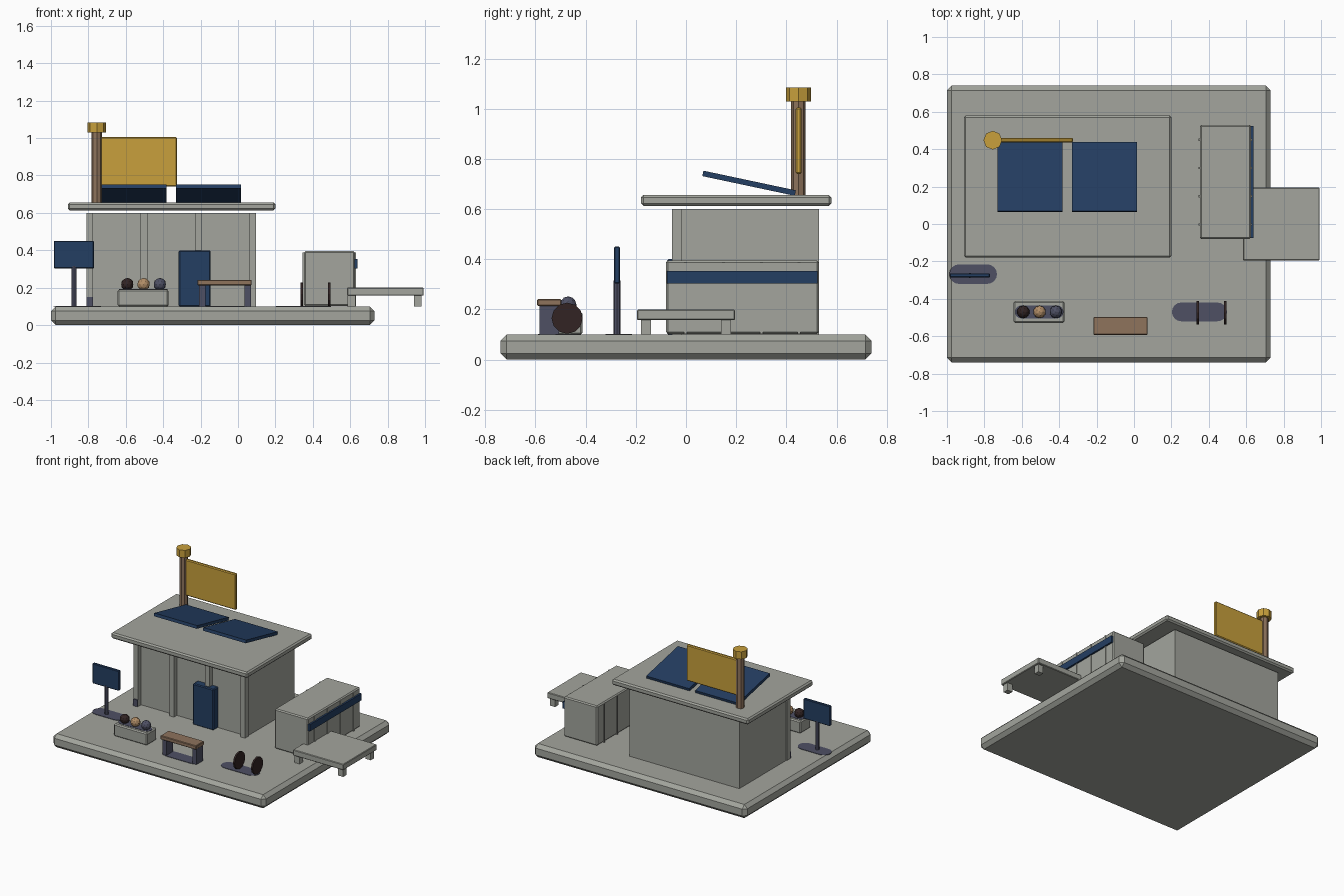
import bpy, bmesh, math
from mathutils import Matrix, Vector

if "Cube" in bpy.data.objects:
    bpy.data.objects.remove(bpy.data.objects["Cube"])


def material(name, r, g, b):
    lin = [((c / 255 + 0.055) / 1.055) ** 2.4 for c in (r, g, b)]
    m = bpy.data.materials.new(name)
    m.diffuse_color = (*lin, 1)
    m.use_nodes = True
    m.node_tree.nodes["Principled BSDF"].inputs["Base Color"].default_value = m.diffuse_color
    return m


GRAY = material("concrete gray", 163, 165, 157)
BLUE = material("navy blue", 36, 62, 98)
GOLD = material("gold", 200, 160, 60)
WOOD = material("wood brown", 142, 115, 92)
DARK = material("dark brown", 50, 36, 36)
SLATE = material("slate", 78, 80, 100)
TAN = material("tan", 178, 142, 104)


def finish(name, bm, mat, matrix=None):
    bmesh.ops.recalc_face_normals(bm, faces=bm.faces)
    me = bpy.data.meshes.new(name)
    bm.to_mesh(me)
    bm.free()
    me.materials.append(mat)
    ob = bpy.data.objects.new(name, me)
    if matrix:
        ob.matrix_world = matrix
    bpy.context.collection.objects.link(ob)
    return ob


def box(name, x, y, z, mat, bevel=0.0, tilt=0.0):
    """Box from (min, max) ranges, with chamfered edges and a tilt about x."""
    bm = bmesh.new()
    size = [b - a for a, b in (x, y, z)]
    mid = Vector([(a + b) / 2 for a, b in (x, y, z)])
    bmesh.ops.create_cube(bm, size=1, matrix=Matrix.Diagonal((*size, 1)))
    if bevel:
        bmesh.ops.bevel(bm, geom=bm.edges[:], offset=bevel, segments=1, affect='EDGES')
    return finish(name, bm, mat, Matrix.Translation(mid) @ Matrix.Rotation(tilt, 4, 'X'))


def cylinder(name, centre, r, length, sides, mat, axis='Z'):
    bm = bmesh.new()
    bmesh.ops.create_cone(bm, cap_ends=True, segments=sides, radius1=r, radius2=r, depth=length)
    rot = Matrix.Rotation(math.pi / 2, 4, 'Y') if axis == 'X' else Matrix()
    return finish(name, bm, mat, Matrix.Translation(centre) @ rot)


def stadium(name, cx, cy, z, length, width, mat, height=0.004):
    """Thin pad with rounded ends."""
    bm = bmesh.new()
    r, half, n = width / 2, (length - width) / 2, 8
    verts = []
    for side in (1, -1):
        for i in range(n + 1):
            a = -math.pi / 2 + math.pi * i / n
            verts.append(bm.verts.new((cx + side * (half + r * math.cos(a)),
                                       cy + side * r * math.sin(a), z)))
    face = bm.faces.new(verts)
    top = bmesh.ops.extrude_face_region(bm, geom=[face])["geom"]
    bmesh.ops.translate(bm, vec=(0, 0, height),
                        verts=[v for v in top if isinstance(v, bmesh.types.BMVert)])
    return finish(name, bm, mat)


# Base slab
box("base_slab", (-1, 0.73), (-0.74, 0.74), (0, 0.10), GRAY, 0.025)

# Main building with front pilasters, door and roof
box("building_walls", (-0.805, 0.09), (-0.02, 0.53), (0.098, 0.6), GRAY)
for i in range(4):
    x = -0.81 + i * 0.29
    box(f"wall_pilaster_{i + 1}", (x, x + 0.036), (-0.055, -0.015), (0.098, 0.6), GRAY)
box("pilaster_foot", (-0.81, -0.775), (-0.062, -0.05), (0.098, 0.15), SLATE)
box("door", (-0.317, -0.147), (-0.075, -0.015), (0.098, 0.4), BLUE, 0.006)
box("roof", (-0.91, 0.20), (-0.18, 0.58), (0.613, 0.656), GRAY, 0.01)

# Roof panels, raised at the front
for i, x in enumerate((-0.73, -0.332)):
    box(f"solar_panel_{i + 1}", (x, x + 0.349), (0.063, 0.44), (0.692, 0.714), BLUE, 0,
        math.radians(-12))

# Flag on a pole
cylinder("flag_pole", (-0.755, 0.448, 0.845), 0.029, 0.39, 8, WOOD)
cylinder("pole_cap", (-0.755, 0.448, 1.057), 0.05, 0.055, 8, GOLD)
box("flag", (-0.74, -0.325), (0.437, 0.461), (0.74, 1.005), GOLD, 0.006)

# Side kiosk with ribs and blue band
box("kiosk_body", (0.352, 0.625), (-0.08, 0.53), (0.103, 0.395), GRAY, 0.008)
for i in range(4):
    y = -0.002 + i * 0.151
    box(f"kiosk_rib_{i + 1}", (0.346, 0.63), (y - 0.006, y + 0.006), (0.103, 0.388), GRAY)
box("kiosk_band", (0.62, 0.638), (-0.075, 0.525), (0.303, 0.353), BLUE)

# Side platform on short legs
box("platform_top", (0.583, 0.993), (-0.195, 0.195), (0.157, 0.2), GRAY, 0.004)
for x in (0.585, 0.94):
    for y in (-0.18, 0.14):
        box("platform_leg", (x, x + 0.042), (y, y + 0.04), (0.1, 0.16), GRAY)

# Free-standing sign
stadium("sign_pad", -0.86, -0.268, 0.099, 0.255, 0.105, SLATE)
cylinder("sign_post", (-0.877, -0.275, 0.205), 0.014, 0.22, 8, SLATE)
box("sign_board", (-0.985, -0.77), (-0.286, -0.264), (0.303, 0.45), BLUE, 0.004)

# Planter with three low-poly balls
box("planter_box", (-0.643, -0.372), (-0.528, -0.412), (0.099, 0.19), GRAY, 0.008)
stadium("planter_soil", -0.507, -0.47, 0.188, 0.26, 0.07, SLATE)
for i, mat in enumerate((DARK, TAN, SLATE)):
    bm = bmesh.new()
    bmesh.ops.create_icosphere(bm, subdivisions=2, radius=0.034)
    finish(f"planter_ball_{i + 1}", bm, mat, Matrix.Translation((-0.592 + 0.087 * i, -0.47, 0.218)))

# Bench
stadium("bench_pad", -0.07, -0.545, 0.099, 0.28, 0.09, SLATE)
box("bench_seat", (-0.217, 0.073), (-0.593, -0.497), (0.213, 0.242), WOOD, 0.004)
for x in (-0.208, 0.036):
    box("bench_leg", (x, x + 0.034), (-0.583, -0.507), (0.1, 0.215), SLATE)

# Pair of standing wheels on a pad
stadium("wheel_pad", 0.35, -0.47, 0.099, 0.295, 0.1, SLATE)
for x in (0.341, 0.487):
    cylinder("wheel", (x, -0.474, 0.165), 0.062, 0.013, 12, DARK, 'X')
